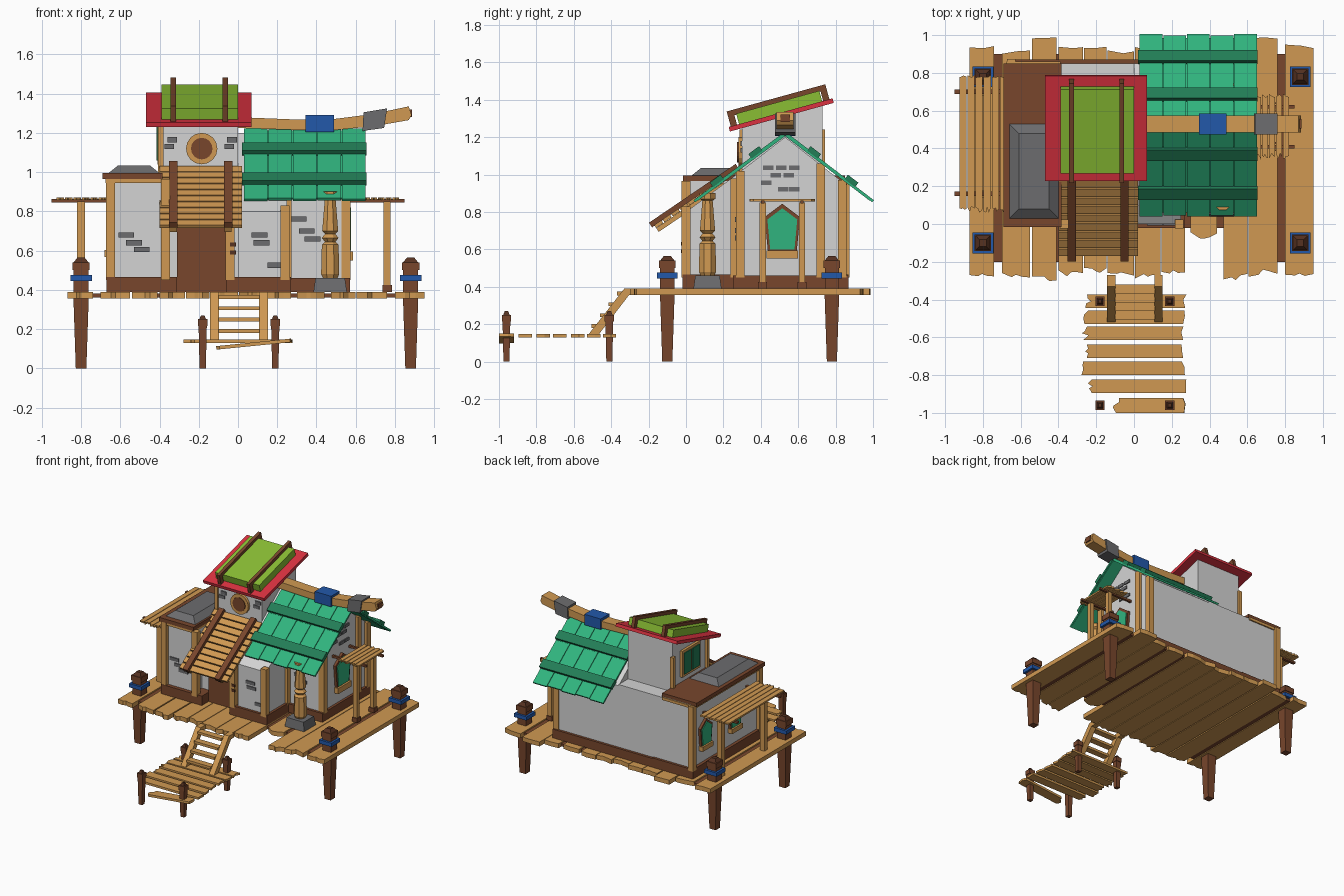
import bpy, bmesh, math, random
from mathutils import Vector

if "Cube" in bpy.data.objects:
    bpy.data.objects.remove(bpy.data.objects["Cube"])
random.seed(4)

def lin(c):
    c /= 255
    return c / 12.92 if c <= 0.04045 else ((c + 0.055) / 1.055) ** 2.4

def mat(name, r, g, b):
    m = bpy.data.materials.new(name)
    m.diffuse_color = (lin(r), lin(g), lin(b), 1)
    m.use_nodes = True
    m.node_tree.nodes["Principled BSDF"].inputs["Base Color"].default_value = m.diffuse_color
    return m

TAN = mat("tan wood", 208, 153, 82)
BROWN = mat("brown wood", 120, 70, 44)
WHITE = mat("plaster", 212, 212, 212)
GREEN = mat("roof green", 48, 180, 126)
DGREEN = mat("dark green", 34, 125, 86)
LIME = mat("lime", 138, 190, 52)
RED = mat("red", 218, 50, 64)
BLUE = mat("blue", 34, 88, 170)
GREY = mat("grey", 108, 108, 110)
DARK = mat("dark brown", 86, 50, 33)

def finish(name, bm, m):
    bmesh.ops.recalc_face_normals(bm, faces=bm.faces)
    me = bpy.data.meshes.new(name)
    bm.to_mesh(me)
    bm.free()
    me.materials.append(m)
    ob = bpy.data.objects.new(name, me)
    bpy.context.collection.objects.link(ob)
    return ob

def prism(name, pts, axis, lo, hi, m):
    """Extrude a 2D outline along x, y or z."""
    put = {'x': lambda p, d: (d, p[0], p[1]), 'y': lambda p, d: (p[0], d, p[1]),
           'z': lambda p, d: (p[0], p[1], d)}[axis]
    bm = bmesh.new()
    a = [bm.verts.new(put(p, lo)) for p in pts]
    b = [bm.verts.new(put(p, hi)) for p in pts]
    bm.faces.new(a)
    bm.faces.new(b)
    for i in range(len(pts)):
        j = (i + 1) % len(pts)
        bm.faces.new((a[i], a[j], b[j], b[i]))
    return finish(name, bm, m)

def box(name, x0, x1, y0, y1, z0, z1, m, inset=0):
    """Box whose top can be drawn in."""
    bm = bmesh.new()
    bmesh.ops.create_cube(bm, size=1)
    for v in bm.verts:
        k = inset if v.co.z > 0 else 0
        v.co = (x1 - k if v.co.x > 0 else x0 + k, y1 - k if v.co.y > 0 else y0 + k, z1 if v.co.z > 0 else z0)
    return finish(name, bm, m)

def post(name, x, y, z0, z1, r, m, inset=0):
    return box(name, x - r, x + r, y - r, y + r, z0, z1, m, inset)

def slope(name, x0, x1, p, q, t, m, lift=0):
    """Slab running from p to q in the y-z plane, t thick above that line."""
    p, q = Vector(p), Vector(q)
    d = (q - p).normalized()
    n = Vector((-d.y, d.x))
    n = n if n.y > 0 else -n
    return prism(name, [p + n * lift, q + n * lift, q + n * (lift + t), p + n * (lift + t)], 'x', x0, x1, m)

def plank(name, along, a0, a1, b0, b1, z0, z1, m, jag=0.04):
    """Board a0..a1 wide and b0..b1 long with splintered ends."""
    w = a1 - a0
    low = [(a0 + w * f, b0 + random.uniform(0, jag)) for f in (0, .35, .5, .7, 1)]
    top = [(a0 + w * f, b1 - random.uniform(0, jag * .5)) for f in (1, .6, 0)]
    pts = low + top
    if along == 'x':
        pts = [(b, a) for a, b in pts]
    return prism(name, pts, 'z', z0, z1, m)

# Main deck boards: start x, end x, front y, back y
for x0, x1, y0, y1 in [(-.87, -.74, -.28, .95), (-.70, -.55, -.29, .92), (-.54, -.41, -.31, 1.0), (-.40, -.27, -.28, .94),
                       (-.265, -.145, -.27, .95), (-.14, 0, -.28, .92), (.005, .14, -.29, .94), (.145, .27, -.27, .95),
                       (.30, .44, -.08, .93), (.475, .60, -.30, .95), (.605, .76, -.28, 1.0), (.80, .95, -.28, .95)]:
    plank("deck_board", 'y', x0, x1, y0, y1, .355, .39, TAN)
for x0, x1 in [(-.745, -.695), (-.42, -.38), (.265, .305), (.435, .48), (.755, .805)]:
    box("deck_underboard", x0, x1, -.2 if abs(x0 - .35) > .1 else -.02, .9, .36, .38, BROWN)

# Corner piles with blue rope bands
for x in (-.8, .88):
    for y in (-.1, .78):
        post("pile", x, y, 0, .36, .027, BROWN, -.012)
        post("pile_top", x, y, .36, .54, .038, BROWN)
        post("pile_rope", x, y, .445, .475, .055, BLUE)
        post("pile_collar", x, y, .50, .54, .044, BROWN)
        post("pile_cap", x, y, .54, .565, .038, DARK, .02)

# Lower dock
for y, x0, x1 in [(-.445, -.26, .28), (-.53, -.27, .27), (-.615, -.28, .27), (-.71, -.26, .27), (-.80, -.28, .27), (-.895, -.26, .29)]:
    plank("dock_board", 'x', y, y + .072, x0, x1, .13, .147, TAN)
loose = plank("loose_board", 'x', -1.0, -.92, -.115, .28, -.009, .009, TAN)
loose.rotation_euler = (0, -.1, 0)
loose.location.z = .115
for x in (-.18, .19):
    for y in (-.41, -.96):
        post("dock_post", x, y, 0, .22, .016, BROWN, -.005)
        post("dock_post_collar", x, y, .215, .25, .025, BROWN)
        post("dock_post_cap", x, y, .25, .27, .017, DARK, .008)

# Stairs
for x in (-.12, .13):
    prism("stair_stringer", [(-.27, .39), (-.33, .39), (-.52, .147), (-.465, .147), (-.305, .355), (-.27, .355)], 'x', x - .022, x + .022, TAN)
for i in range(4):
    y = -.475 + i * .045
    box("stair_tread", -.1, .11, y - .03, y + .02, .18 + i * .058, .2 + i * .058, TAN)

# House walls
box("left_wall", -.645, -.39, .015, .85, .39, .97, WHITE)
prism("middle_wall", [(.1, .39), (.85, .39), (.85, .96), (.24, .96), (.1, .86)], 'x', -.39, 0, WHITE)
prism("right_gable_wall", [(.27, .39), (.85, .39), (.85, .95), (.53, 1.2), (.27, 1.0)], 'x', 0, .55, WHITE)
prism("right_front_wall", [(0, .39), (.27, .39), (.27, 1.0), (0, .8)], 'x', 0, .25, WHITE)
prism("tower_wall", [(.3, .9), (.73, .9), (.73, 1.37), (.3, 1.25)], 'x', -.39, 0, WHITE)

# Brown footing
box("footing_left", -.67, -.31, -.015, .87, .39, .465, BROWN)
box("footing_middle", -.32, 0, .09, .87, .39, .46, BROWN)
box("footing_front", -.06, .27, -.02, .3, .39, .465, BROWN)
box("footing_right", -.01, .57, .25, .87, .39, .46, BROWN)

# Corner timbers
for x, y, top in [(-.65, .01, .965), (-.65, .85, .965), (-.37, .0, .965), (-.04, .0, .78), (.24, 0, .83), (.25, .26, .98),
                  (.55, .29, 1.02), (.55, .72, 1.06), (.55, .835, .97)]:
    post("corner_timber", x, y, .45, top, .023, TAN)
for y in (.3, .73):
    post("tower_timber", -.395, y, .98, 1.24, .014, TAN)
box("door", -.31, -.06, .07, .1, .39, .8, BROWN)
for z in (.62, .58):
    box("door_hinge", -.04, -.01, -.028, -.02, z, z + .02, DARK)

# Left flat roof and skylight
box("left_roof", -.69, -.385, -.015, .85, .965, .995, BROWN)
box("left_roof_trim", -.675, -.39, -.01, .86, .945, .967, TAN)
box("skylight", -.66, -.4, .03, .53, .995, 1.035, GREY, .05)

# Green gable roof with dark battens
for far, sign in ((.05, -1), (.995, 1)):
    ridge, eave = Vector((.53, 1.205)), Vector((far, .85))
    for i in range(5):
        x = .03 + i * .125
        for j in range(3):
            a, b = ridge.lerp(eave, j / 3), ridge.lerp(eave, min(1, (j + 1.1) / 3) - .012 * ((i + j) % 2))
            slope("roof_shingle", x, x + .121, a, b, .014, GREEN, .006 - .002 * j)
    slope("roof_lining", .035, .645, ridge, ridge.lerp(eave, .97), .008, GREEN)
    for f in (.24, .67):
        slope("roof_batten", .02, .655, ridge.lerp(eave, f), ridge.lerp(eave, f + .12), .03, DGREEN, .01)

# Bent ridge log with bands
prism("ridge_log", [(0, 1.225), (.3, 1.215), (.5, 1.215), (.7, 1.235), (.87, 1.265), (.885, 1.29), (.87, 1.335),
                    (.68, 1.295), (.5, 1.272), (.3, 1.268), (0, 1.28)], 'y', .485, .575, TAN)
box("ridge_log_end", .865, .888, .505, .555, 1.28, 1.32, BROWN)
box("blue_band", .345, .49, .475, .585, 1.205, 1.29, BLUE)
prism("grey_band", [(.635, 1.21), (.745, 1.225), (.76, 1.325), (.64, 1.305)], 'y', .475, .585, GREY)

# Tower roof: red slab, lime cushion, brown straps
p, q = Vector((.235, 1.23)), Vector((.79, 1.383))
slope("tower_roof", -.47, .07, p, q, .025, RED)
slope("lime_panel", -.39, 0, p.lerp(q, .1), p.lerp(q, .9), .058, LIME, .025)
for x in (-.33, -.065):
    slope("roof_strap", x - .013, x + .013, p.lerp(q, .02), p.lerp(q, .97), .03, BROWN, .078)
    for f in (.02, .91):
        slope("roof_strap_end", x - .013, x + .013, p.lerp(q, f), p.lerp(q, f + .06), .06, BROWN, .02)

# Slatted porch awning
p, q = Vector((-.16, .715)), Vector((.29, 1.02))
for i in range(10):
    slope("awning_slat", -.40, .02, p.lerp(q, i / 10), p.lerp(q, i / 10 + .085), .018, TAN)
for x in (-.33, -.05):
    slope("awning_rail", x - .022, x + .022, p.lerp(q, -.03), p.lerp(q, 1), .03, BROWN, .014)
    slope("awning_brace", x - .018, x + .018, p.lerp(q, 0), p.lerp(q, .8), .025, TAN, -.026)

# Side awnings
for i in range(6):
    plank("left_awning_board", 'y', -.925 + i * .043, -.887 + i * .043, .06, .79, .857, .87, TAN, .03)
for i in range(5):
    plank("right_awning_board", 'y', .64 + i * .037, .672 + i * .037, .34, .69, .857, .87, TAN, .04)
for y in (.16, .7):
    box("left_awning_beam", -.95, -.64, y - .011, y + .011, .845, .862, BROWN)
    post("left_awning_post", -.8, y, .39, .85, .02, TAN)
for y in (.41, .62):
    box("right_awning_beam", .55, .85, y - .009, y + .009, .845, .862, BROWN)
    post("right_awning_post", .76, y, .42, .85, .017, TAN)
    post("right_awning_foot", .76, y, .39, .425, .024, BROWN)

# Turned porch column
bm = bmesh.new()
prof = [(.04, .46), (.05, .48), (.046, .63), (.03, .645), (.046, .665), (.028, .685), (.044, .7), (.03, .86), (.045, .87), (.045, .9)]
rings = [[bm.verts.new((.47 + r * math.cos(a), .115 + r * math.sin(a), z))
          for a in [math.pi / 4 * (k + .5) for k in range(8)]] for r, z in prof]
for a, b in zip(rings, rings[1:]):
    for k in range(8):
        bm.faces.new((a[k], a[k - 1], b[k - 1], b[k]))
bm.faces.new(rings[0])
bm.faces.new(rings[-1])
finish("porch_column", bm, TAN)
box("column_base", .385, .555, .04, .19, .39, .46, GREY, .01)

# Round tower window
def disc(name, r, y, m):
    prism(name, [(-.185 + r * math.cos(k * math.pi / 8), 1.12 + r * math.sin(k * math.pi / 8)) for k in range(16)], 'y', y, .31, m)
disc("round_window_frame", .08, .28, TAN)
disc("round_window_pane", .055, .274, BROWN)

# Five-sided side windows
def side_window(x, s, y, z, k):
    outline = [(-.08, .07), (0, .13), (.08, .07), (.065, -.09), (-.065, -.09)]
    for part, f, d, m in (("window_frame", 1.18, .02, BROWN), ("window_pane", 1, .026, GREEN)):
        prism(part, [(y + a * f * k, z + b * f * k) for a, b in outline], 'x', *sorted((x, x + s * d)), m)
    sx = sorted((x, x + s * .035))
    box("window_sill", *sx, y - .085 * k, y + .085 * k, z - .14 * k, z - .095 * k, TAN)
side_window(.55, 1, .515, .69, 1)
for y in (.32, .69):
    side_window(-.645, -1, y, .68, .8)

# Square tower window on the left
box("tower_window_frame", -.41, -.39, .40, .63, 1.04, 1.25, TAN)
for y in (.42, .522):
    box("tower_window_pane", -.416, -.40, y, y + .088, 1.06, 1.23, DGREEN)

# Exposed bricks on front walls (x, z, wall y) and on the gable (y, z)
for x, z, y in [(-.57, .68, .015), (-.53, .64, .015), (-.49, .605, .015), (.11, .68, 0), (.12, .64, 0), (.19, .525, 0), (.31, .76, .27),
                (.35, .70, .27), (.38, .66, .27), (-.335, 1.165, .3), (-.35, 1.13, .3), (-.03, 1.165, .3), (-.045, 1.13, .3)]:
    w = .025 if y == .3 else .04
    box("brick", x - w, x + w, y - .008, y, z - .013, z + .013, GREY)
for y, z in [(.44, 1.035), (.51, 1.035), (.58, 1.035), (.48, .995), (.55, .995), (.43, .955), (.52, .92), (.58, .92)]:
    box("gable_brick", .55, .558, y - .028, y + .028, z - .012, z + .012, GREY)
